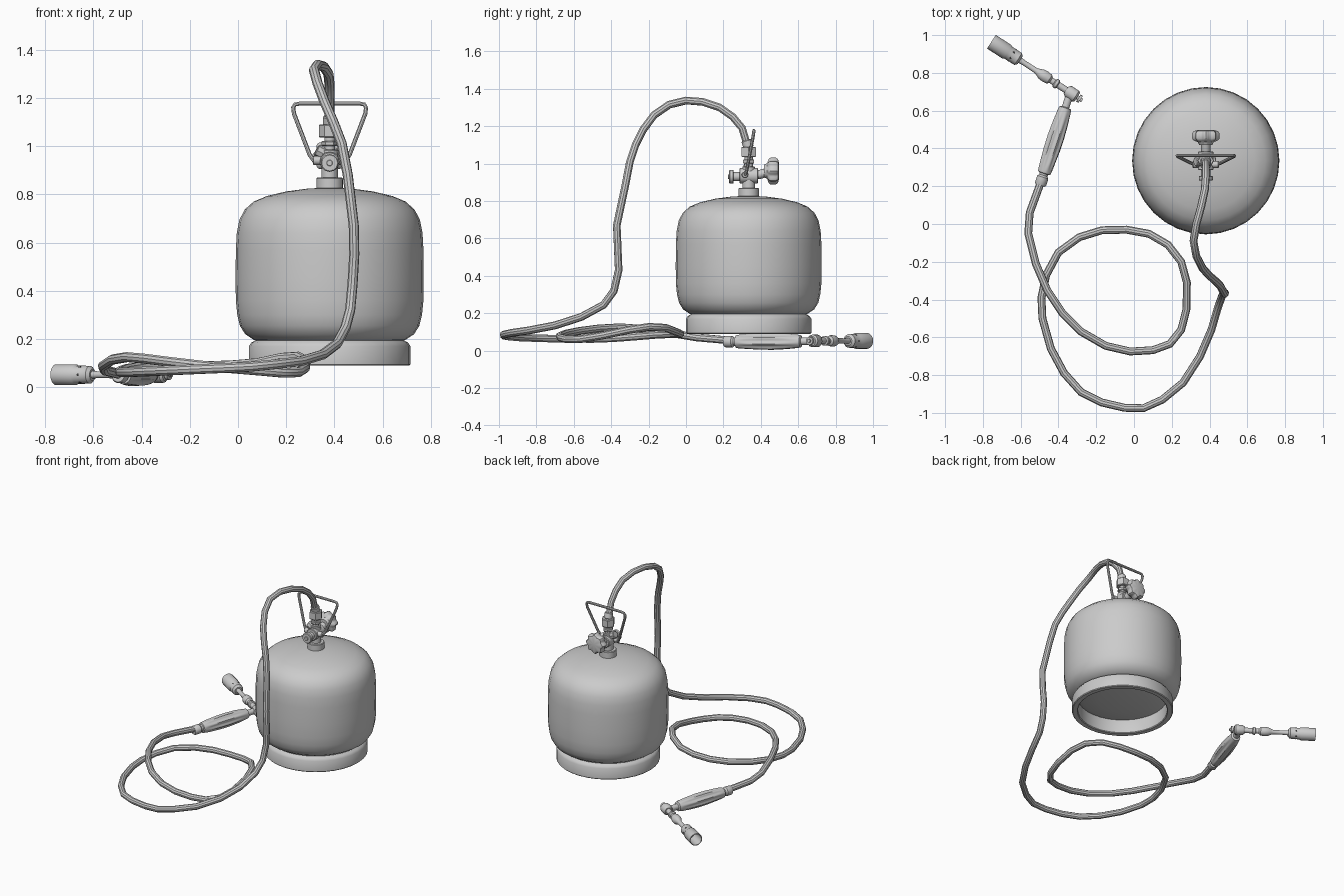
import bpy, math
from mathutils import Vector


def lathe(name, profile, origin=(0, 0, 0), axis=(0, 0, 1), segs=16, lobes=0, depth=0.0):
    """Revolve (radius, height[, lobe strength]) points about an axis."""
    q = Vector((0, 0, 1)).rotation_difference(Vector(axis).normalized())
    verts, faces, rings = [], [], []
    for p in profile:
        r, h = p[0], p[1]
        k = p[2] if len(p) > 2 else 0
        n = 1 if r < 1e-6 else segs
        rings.append((len(verts), n))
        for i in range(n):
            a = 2 * math.pi * i / segs
            rr = r * (1 - k * depth * (0.5 - 0.5 * math.cos(lobes * a)))
            verts.append(Vector(origin) + q @ Vector((rr * math.cos(a), rr * math.sin(a), h)))
    for (s, n), (t, m) in zip(rings, rings[1:]):
        for i in range(segs):
            j = (i + 1) % segs
            f = [s + i % n, s + j % n, t + j % m, t + i % m]
            f = list(dict.fromkeys(f))
            if len(f) > 2:
                faces.append(f)
    me = bpy.data.meshes.new(name)
    me.from_pydata(verts, [], faces)
    ob = bpy.data.objects.new(name, me)
    bpy.context.collection.objects.link(ob)
    return ob


def cyl(name, r, a, b, segs=16, bevel=0.004):
    """Solid cylinder with chamfered rims from a to b."""
    a, b = Vector(a), Vector(b)
    L = (b - a).length
    return lathe(name, [(0, 0), (r - bevel, 0), (r, bevel), (r, L - bevel), (r - bevel, L), (0, L)],
                 a, b - a, segs)


def tube(name, pts, r, cyclic=False, res=3):
    """Round tube along a path of points, converted to mesh."""
    cu = bpy.data.curves.new(name, 'CURVE')
    cu.dimensions = '3D'
    cu.bevel_depth, cu.bevel_resolution, cu.use_fill_caps = r, res, True
    sp = cu.splines.new('POLY')
    sp.points.add(len(pts) - 1)
    for p, c in zip(sp.points, pts):
        p.co = (*c, 1)
    sp.use_cyclic_u = cyclic
    me = bpy.data.meshes.new_from_object(bpy.data.objects.new(name + "_path", cu))
    ob = bpy.data.objects.new(name, me)
    bpy.context.collection.objects.link(ob)
    return ob


CX, CY = 0.38, 0.335

# Gas bottle and its hollow foot ring
lathe("tank_body", [(0, 0.16), (0.16, 0.168), (0.26, 0.18), (0.315, 0.197), (0.35, 0.22), (0.372, 0.255),
                    (0.383, 0.30), (0.389, 0.36), (0.39, 0.45), (0.389, 0.57), (0.385, 0.64), (0.374, 0.695),
                    (0.352, 0.737), (0.315, 0.77), (0.26, 0.793), (0.18, 0.812), (0.09, 0.824), (0, 0.828)],
      (CX, CY, 0), segs=32)
lathe("foot_ring", [(0.30, 0.20), (0.325, 0.185), (0.335, 0.17), (0.335, 0.095), (0.33, 0.09), (0.30, 0.09),
                    (0.295, 0.095), (0.295, 0.19), (0.30, 0.20)], (CX, CY, 0), segs=32)

# Valve: neck, stem, cross body, front cap and top nut
cyl("neck_collar", 0.055, (CX, CY, 0.815), (CX, CY, 0.87), 20)
cyl("valve_stem", 0.034, (CX, CY, 0.865), (CX, CY, 0.985))
cyl("valve_body", 0.041, (CX, 0.285, 0.935), (CX, 0.385, 0.935), 16)
cyl("outlet_pipe", 0.024, (CX, 0.25, 0.93), (CX, 0.30, 0.93))
cyl("outlet_cap", 0.037, (CX, 0.23, 0.93), (CX, 0.255, 0.93), 12)
cyl("outlet_pin", 0.013, (CX, 0.224, 0.93), (CX, 0.24, 0.93), 10, 0.002)
cyl("side_fitting", 0.026, (CX + 0.01, CY, 0.95), (CX - 0.055, CY - 0.005, 0.985), 8)
cyl("upper_pipe", 0.022, (CX, CY, 0.97), (CX, CY, 1.05))
cyl("lower_nut", 0.034, (CX, CY, 1.0), (CX, CY, 1.022), 6)
cyl("hose_nut", 0.044, (CX, CY, 1.035), (CX, CY, 1.09), 6)
cyl("hose_sleeve", 0.028, (CX, CY, 1.085), (CX, CY - 0.012, 1.125))

# Lobed hand wheel at the back
cyl("wheel_shaft", 0.024, (CX, 0.38, 0.938), (CX, 0.43, 0.952))
lathe("hand_wheel", [(0, 0), (0.034, 0), (0.042, 0.016), (0.064, 0.024, 1), (0.072, 0.034, 1), (0.072, 0.062, 1),
                     (0.064, 0.074, 1), (0.04, 0.08), (0, 0.08)],
      (CX, 0.418, 0.96), (0, 1, 0), 48, 8, 0.17)

# Wire carrying handle, mirrored half
half = [(0.02, -0.02, 0.935), (0.066, -0.018, 0.94), (0.083, -0.01, 0.965), (0.148, 0.022, 1.135),
        (0.151, 0.026, 1.16), (0.143, 0.028, 1.173), (0.125, 0.028, 1.176)]
loop = half + [(-x, y, z) for x, y, z in reversed(half)]
tube("carry_handle", [(CX + x, CY + y, z) for x, y, z in loop], 0.009, True, 2)
cyl("handle_pivot", 0.018, (CX - 0.07, CY - 0.02, 0.94), (CX + 0.07, CY - 0.02, 0.94), 12)

# Hose: rise over the bottle, then coil on the floor
rise = [(0.38, 0.33, 1.09), (0.38, 0.30, 1.19), (0.38, 0.25, 1.25), (0.375, 0.18, 1.30), (0.355, 0.09, 1.33),
        (0.33, 0, 1.337), (0.315, -0.09, 1.315), (0.33, -0.17, 1.26), (0.36, -0.23, 1.18), (0.395, -0.27, 1.10),
        (0.43, -0.30, 1.01), (0.455, -0.325, 0.88), (0.48, -0.37, 0.67), (0.482, -0.365, 0.55),
        (0.475, -0.36, 0.43), (0.465, -0.385, 0.32), (0.445, -0.44, 0.245), (0.41, -0.56, 0.18),
        (0.35, -0.70, 0.135), (0.26, -0.84, 0.108)]
coil = [(0.15, -0.93, 0.095), (0.05, -0.975, 0.085), (-0.05, -0.973, 0.08), (-0.17, -0.945, 0.075),
        (-0.28, -0.89, 0.07), (-0.37, -0.79, 0.066), (-0.44, -0.66, 0.063), (-0.485, -0.50, 0.062),
        (-0.49, -0.39, 0.066), (-0.465, -0.27, 0.075), (-0.40, -0.15, 0.085), (-0.29, -0.07, 0.088),
        (-0.17, -0.033, 0.088), (-0.04, -0.03, 0.09), (0.08, -0.052, 0.1), (0.18, -0.11, 0.122),
        (0.25, -0.20, 0.127), (0.28, -0.31, 0.11), (0.278, -0.45, 0.08), (0.25, -0.56, 0.062),
        (0.19, -0.635, 0.06), (0.10, -0.668, 0.068), (-0.02, -0.675, 0.078), (-0.15, -0.645, 0.09),
        (-0.28, -0.57, 0.105), (-0.38, -0.47, 0.118), (-0.46, -0.35, 0.125), (-0.52, -0.21, 0.115),
        (-0.56, -0.05, 0.088), (-0.552, 0.06, 0.07), (-0.49, 0.23, 0.055)]
tube("hose", rise + coil, 0.021)

# Torch grip with flutes
lathe("torch_grip", [(0, 0), (0.026, 0), (0.031, 0.008), (0.031, 0.045), (0.022, 0.055), (0.024, 0.065),
                     (0.034, 0.068), (0.037, 0.085), (0.041, 0.12, 0.8), (0.046, 0.20, 1), (0.047, 0.27, 1),
                     (0.043, 0.35, 0.8), (0.036, 0.41), (0.032, 0.43), (0.020, 0.435), (0.020, 0.49), (0, 0.49)],
      (-0.497, 0.205, 0.048), (0.155, 0.475, 0.002), 48, 8, 0.16)

# Elbow, control knob and burner pipe
E = Vector((-0.33, 0.69, 0.052))
D = Vector((-0.425, 0.275, 0)).normalized()
lathe("elbow_block", [(0, -0.035), (0.026, -0.035), (0.034, -0.025), (0.034, 0.02), (0.024, 0.035), (0, 0.035)],
      E, D, 12)
lathe("gas_knob", [(0, -0.066), (0.010, -0.066), (0.010, -0.056), (0.022, -0.056), (0.022, -0.042),
                   (0.012, -0.042), (0.012, -0.03)], E, D, 12)
lathe("burner_pipe", [(0.018, 0), (0.018, 0.085), (0.026, 0.09), (0.026, 0.105), (0.017, 0.11), (0.017, 0.13),
                      (0.027, 0.14), (0.031, 0.165), (0.029, 0.19), (0.020, 0.21), (0.015, 0.225),
                      (0.014, 0.30), (0.018, 0.345), (0, 0.345)], E, D, 16)

# Open burner nozzle
lathe("burner_nozzle", [(0, 0.325), (0.024, 0.325), (0.037, 0.337), (0.038, 0.40), (0.043, 0.408),
                        (0.043, 0.506), (0.038, 0.506), (0.035, 0.40), (0, 0.40)], E, D, 20)

# Air holes shown as small dark plugs around the nozzle
side = Vector((-D.y, D.x, 0))
for i in range(6):
    a = i * math.pi / 3
    n = side * math.cos(a) + Vector((0, 0, 1)) * math.sin(a)
    c = E + D * 0.375
    ob = cyl("air_hole", 0.006, c + n * 0.03, c + n * 0.0385, 8, 0.001)
    mat = bpy.data.materials.get("dark") or bpy.data.materials.new("dark")
    mat.diffuse_color = (0.05, 0.05, 0.05, 1)
    ob.data.materials.append(mat)

# Consistent normals and smooth shading
bpy.ops.object.select_all(action='SELECT')
bpy.context.view_layer.objects.active = bpy.data.objects["tank_body"]
bpy.ops.object.mode_set(mode='EDIT')
bpy.ops.mesh.select_all(action='SELECT')
bpy.ops.mesh.normals_make_consistent(inside=False)
bpy.ops.object.mode_set(mode='OBJECT')
bpy.ops.object.shade_smooth_by_angle(angle=math.radians(35))
